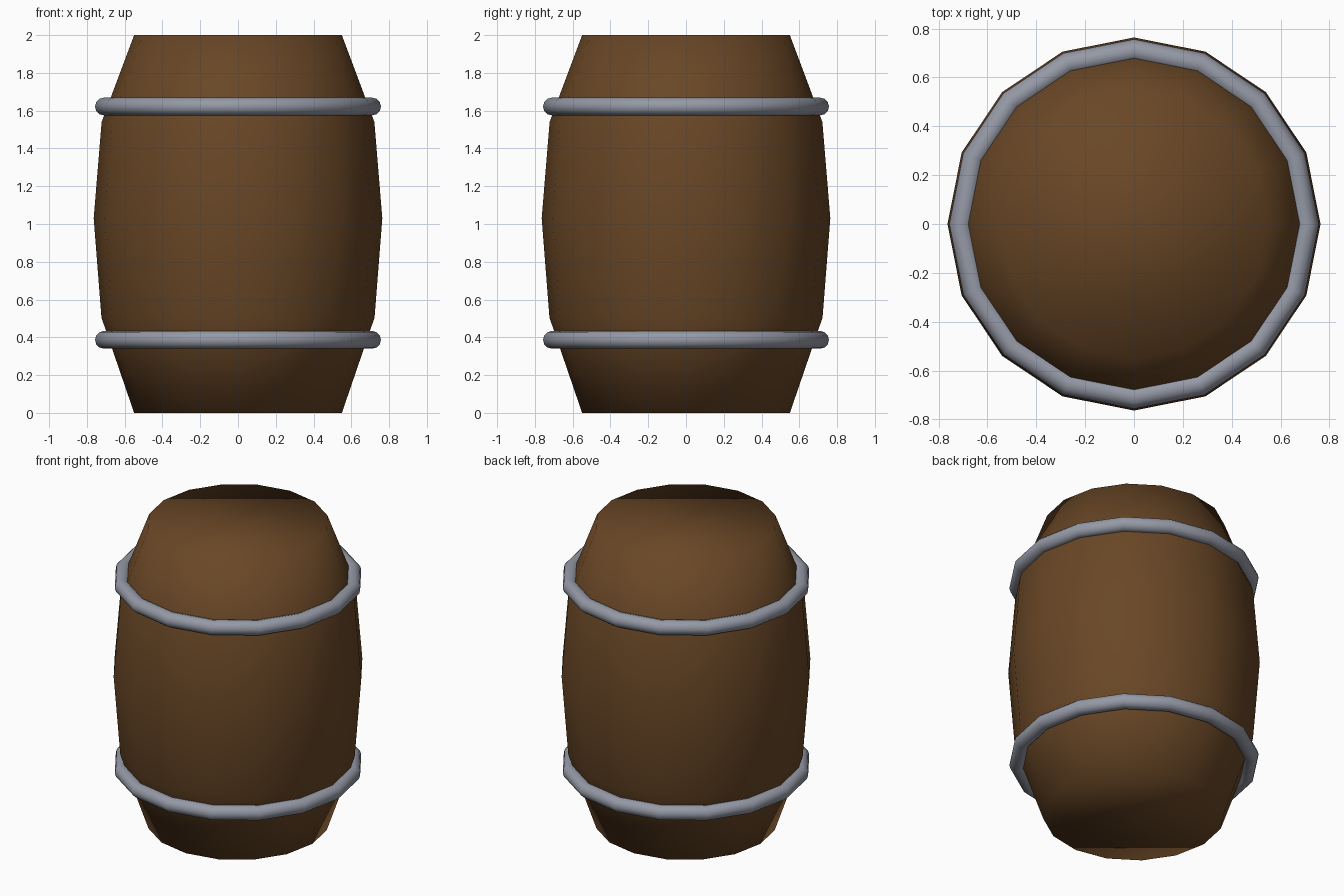
import bpy
import bmesh
from math import cos, sin, tau

cube = bpy.data.objects.get("Cube")
if cube:
    bpy.data.objects.remove(cube)

SIDES = 16


def make_material(name, color):
    mat = bpy.data.materials.new(name)
    mat.use_nodes = True
    mat.diffuse_color = color
    mat.node_tree.nodes["Principled BSDF"].inputs["Base Color"].default_value = color
    return mat


brown = make_material("brown wood", (0.14, 0.062, 0.019, 1))
grey = make_material("grey metal", (0.30, 0.32, 0.38, 1))


def lathe(name, profile, mat, closed):
    """Spin a (radius, height) profile; cap both ends, or loop it into a ring."""
    bm = bmesh.new()
    rings = [[bm.verts.new((r * cos(tau * i / SIDES), r * sin(tau * i / SIDES), z))
              for i in range(SIDES)] for r, z in profile]
    pairs = list(zip(rings, rings[1:]))
    if closed:
        pairs.append((rings[-1], rings[0]))
    else:
        bm.faces.new(rings[0][::-1])
        bm.faces.new(rings[-1])
    for low, high in pairs:
        for i in range(SIDES):
            j = (i + 1) % SIDES
            bm.faces.new((low[i], low[j], high[j], high[i]))
    bmesh.ops.recalc_face_normals(bm, faces=bm.faces)
    for face in bm.faces:
        face.smooth = True
    mesh = bpy.data.meshes.new(name)
    bm.to_mesh(mesh)
    bm.free()
    mesh.materials.append(mat)
    obj = bpy.data.objects.new(name, mesh)
    bpy.context.collection.objects.link(obj)
    return obj


# Bulging wooden body with flat ends
lathe("barrel_body",
      [(0.55, 0), (0.723, 0.505), (0.764, 1.03), (0.722, 1.54), (0.55, 2)],
      brown, closed=False)

# Round metal hoops
HOOP_RADIUS, HOOP_THICKNESS, STEPS = 0.71, 0.047, 12
for name, height in (("lower_hoop", 0.387), ("upper_hoop", 1.622)):
    section = [(HOOP_RADIUS + HOOP_THICKNESS * cos(tau * k / STEPS),
                height + HOOP_THICKNESS * sin(tau * k / STEPS)) for k in range(STEPS)]
    lathe(name, section, grey, closed=True)
